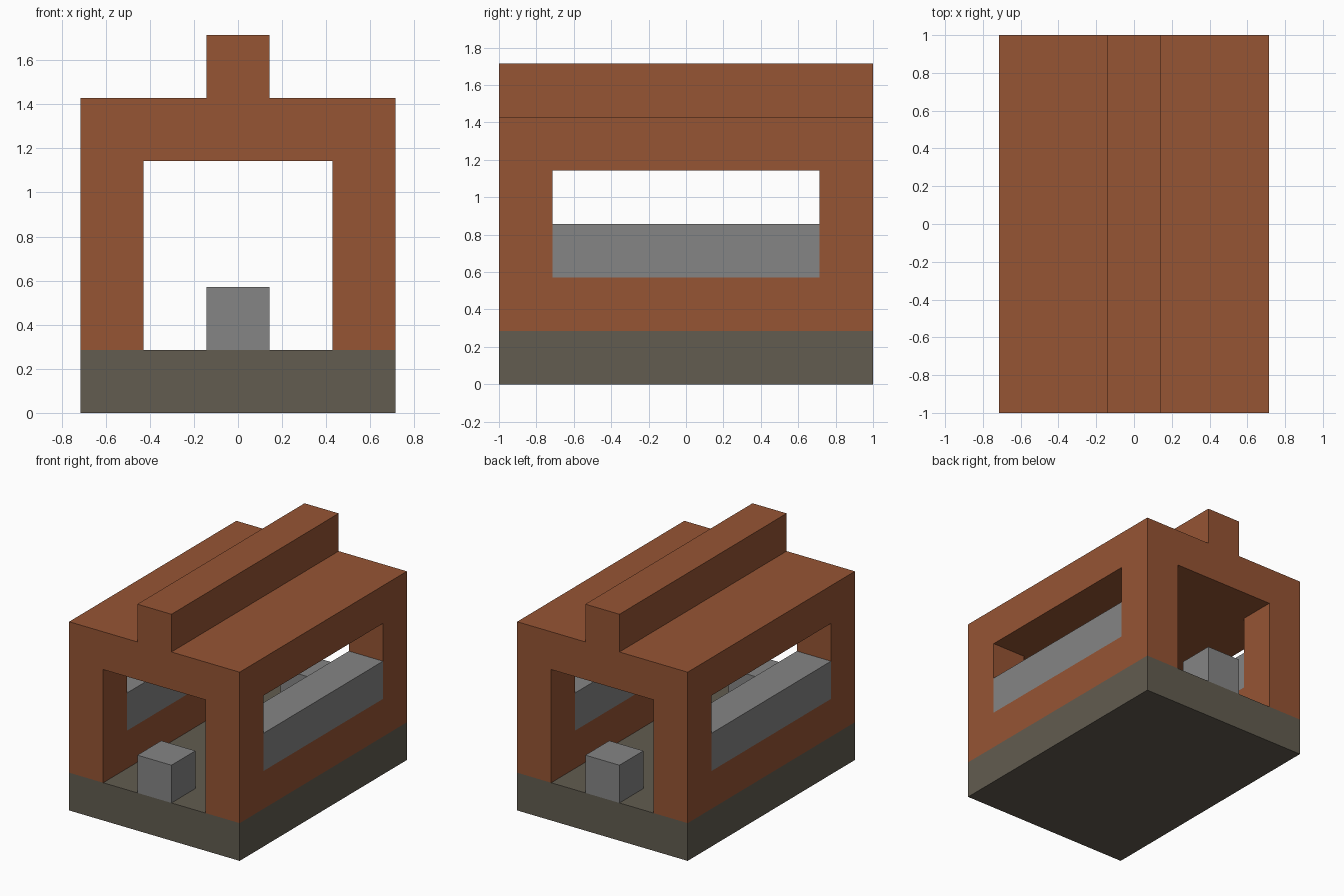
import bpy
import bmesh
from mathutils import Vector

if "Cube" in bpy.data.objects:
    bpy.data.objects.remove(bpy.data.objects["Cube"], do_unlink=True)

U = 1 / 7  # grid unit


def material(name, colour):
    mat = bpy.data.materials.new(name)
    mat.use_nodes = True
    mat.diffuse_color = (*colour, 1)
    mat.node_tree.nodes["Principled BSDF"].inputs["Base Color"].default_value = (*colour, 1)
    return mat


def add_prism(name, points, sweep, mat):
    """Extrude a closed outline (in grid units) along a sweep vector."""
    bm = bmesh.new()
    face = bm.faces.new([bm.verts.new(Vector(p) * U) for p in points])
    result = bmesh.ops.extrude_face_region(bm, geom=[face], use_keep_orig=True)
    moved = [v for v in result["geom"] if isinstance(v, bmesh.types.BMVert)]
    bmesh.ops.translate(bm, verts=moved, vec=Vector(sweep) * U)
    bmesh.ops.recalc_face_normals(bm, faces=bm.faces[:])
    mesh = bpy.data.meshes.new(name)
    bm.to_mesh(mesh)
    bm.free()
    mesh.materials.append(mat)
    obj = bpy.data.objects.new(name, mesh)
    bpy.context.collection.objects.link(obj)
    return obj


def add_box(name, low, high, mat):
    (x0, y0, z0), (x1, y1, z1) = low, high
    outline = [(x0, y0, z0), (x1, y0, z0), (x1, y1, z0), (x0, y1, z0)]
    return add_prism(name, outline, (0, 0, z1 - z0), mat)


brick = material("brick brown", (0.305, 0.089, 0.034))
stone = material("dark stone", (0.122, 0.107, 0.080))
grey = material("plain grey", (0.235, 0.235, 0.235))

# Floor slab
add_box("floor_slab", (-5, -7, 0), (5, 7, 2), stone)

# Side walls with wide window openings, and the sill block in each
wall = [(-7, 2), (7, 2), (7, 8), (5, 8), (5, 4), (-5, 4), (-5, 8), (-7, 8)]
for side, x in (("left", 3), ("right", -5)):
    add_prism(side + "_wall", [(x, y, z) for y, z in wall], (2, 0, 0), brick)
    add_box(side + "_window_block", (x, -5, 4), (x + 2, 5, 6), grey)

# Flat roof with a raised central ridge
half = [(5, 8), (5, 10), (1, 10), (1, 12)]
roof = half + [(-x, z) for x, z in reversed(half)]
add_prism("roof", [(x, -7, z) for x, z in roof], (0, 14, 0), brick)

# Doorway blocks, one at each open end
for end, y in (("front", -7), ("back", 5)):
    add_box(end + "_doorway_block", (-1, y, 2), (1, y + 2, 4), grey)
